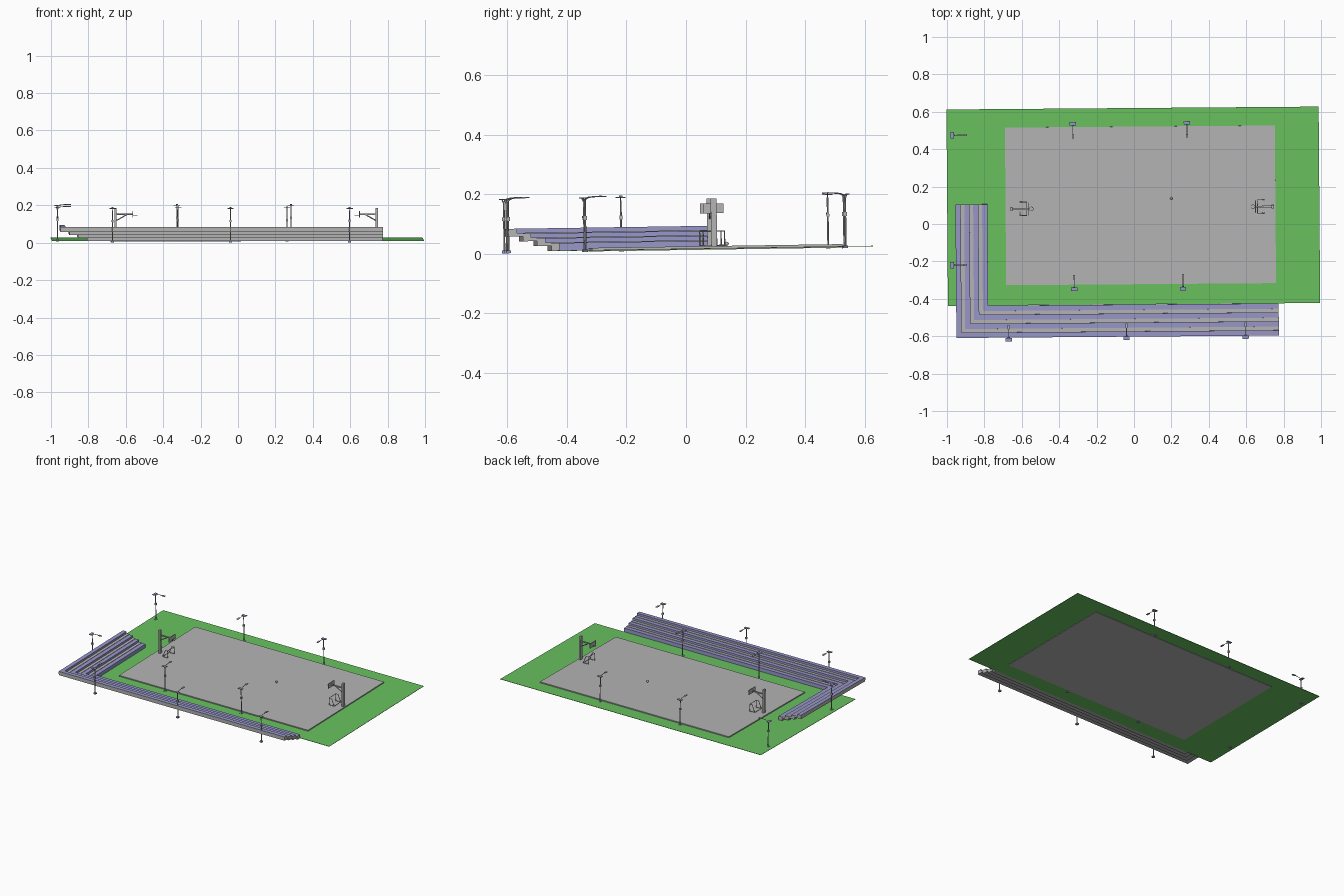
import bpy, bmesh, math
from mathutils import Matrix, Vector

if "Cube" in bpy.data.objects:
    bpy.data.objects.remove(bpy.data.objects["Cube"])

def material(name, rgb):
    m = bpy.data.materials.new(name)
    m.diffuse_color = (*rgb, 1)
    m.use_nodes = True
    m.node_tree.nodes["Principled BSDF"].inputs["Base Color"].default_value = m.diffuse_color
    return m

GREY = material("concrete grey", (0.46, 0.46, 0.46))
GREEN = material("grass green", (0.14, 0.54, 0.115))
BLUE = material("seat blue", (0.31, 0.31, 0.59))

# The whole site is turned a little and slopes up toward the back
TURN = 0.0078
SITE = Matrix.Translation((0, 0, 0.0166)) @ Matrix.Rotation(0.015, 4, 'X') @ Matrix.Rotation(TURN, 4, 'Z')

def place(x, y, angle=0):
    """Matrix for a part standing at a plan position read in world space."""
    return Matrix.Translation((x + TURN * y, y - TURN * x, 0)) @ Matrix.Rotation(angle, 4, 'Z')

def finish(name, bm, mats, local=Matrix(), smooth=False):
    bmesh.ops.recalc_face_normals(bm, faces=bm.faces)
    me = bpy.data.meshes.new(name)
    bm.transform(SITE @ local)
    bm.to_mesh(me)
    bm.free()
    for m in mats:
        me.materials.append(m)
    if smooth:
        for p in me.polygons:
            p.use_smooth = True
    ob = bpy.data.objects.new(name, me)
    bpy.context.collection.objects.link(ob)
    return ob

def add_box(bm, lo, hi, mat=0):
    lo, hi = Vector(lo), Vector(hi)
    m = Matrix.Translation((lo + hi) / 2) @ Matrix.Diagonal((*(hi - lo), 1))
    r = bmesh.ops.create_cube(bm, size=1, matrix=m)
    for f in {f for v in r['verts'] for f in v.link_faces}:
        f.material_index = mat

def add_rod(bm, a, b, r, sides=8):
    a, b = Vector(a), Vector(b)
    d = b - a
    m = Matrix.Translation((a + b) / 2) @ d.to_track_quat('Z', 'Y').to_matrix().to_4x4()
    bmesh.ops.create_cone(bm, cap_ends=True, segments=sides, radius1=r, radius2=r, depth=d.length, matrix=m)

def box(name, lo, hi, mat):
    bm = bmesh.new()
    add_box(bm, lo, hi)
    finish(name, bm, [mat])

# Lawn and court slab
box("lawn", (-0.998, -0.43, -0.001), (0.992, 0.62, 0.001), GREEN)
box("court_slab", (-0.686, -0.322, -0.004), (0.757, 0.521, 0.008), GREY)

# L-shaped bleachers: each row is a mitred bar running along two sides
X0, Y0, X1, Y1 = -0.954, -0.601, 0.77, 0.112

def l_bar(name, off, width, z0, z1, blue):
    bm = bmesh.new()
    rings = []
    for px, py, ex, ey in ((0, None, 1, 0), (0, 0, 1, 1), (None, 0, 0, 1)):
        ring = []
        for o, z in ((off, z0), (off + width, z0), (off + width, z1), (off, z1)):
            x = X1 if px is None else X0 + o
            y = Y1 if py is None else Y0 + o
            ring.append(bm.verts.new((x, y, z)))
        rings.append(ring)
    for a, b in zip(rings, rings[1:]):
        for i in range(4):
            f = bm.faces.new((a[i], a[(i + 1) % 4], b[(i + 1) % 4], b[i]))
            f.material_index = 1 if blue and i in (1, 2) else 0   # court side and top
    bm.faces.new(rings[0])
    bm.faces.new(rings[2])
    finish(name, bm, [GREY, BLUE])

SEAT, PITCH, RISE = 0.028, 0.0475, 0.0167
for row in range(4):
    off, z = (3 - row) * PITCH, row * RISE
    l_bar(f"bleacher_seat_{row + 1}", off, SEAT, z, z + 0.026, True)
    if row:
        l_bar(f"bleacher_step_{row + 1}", off + SEAT, PITCH - SEAT, z, z + 0.012, False)

# Solar lamp posts; the arm points along local +x
def lamp(x, y, angle, i):
    bm = bmesh.new()
    add_rod(bm, (0, 0, -0.006), (0, 0, 0.165), 0.003)
    arm = [(0, 0, 0.163), (0.004, 0, 0.173), (0.014, 0, 0.178), (0.035, 0, 0.180), (0.058, 0, 0.181)]
    for a, b in zip(arm, arm[1:]):
        add_rod(bm, a, b, 0.002, 6)
    add_box(bm, (0.048, -0.006, 0.178), (0.072, 0.006, 0.182))          # lamp head
    add_box(bm, (-0.006, -0.005, 0.102), (0.006, 0.005, 0.115))         # control box
    add_rod(bm, (0, 0, 0.16), (-0.006, 0, 0.175), 0.002, 6)
    add_box(bm, (-0.015, -0.017, 0.174), (0.003, 0.017, 0.177), 1)      # solar panel
    add_box(bm, (-0.008, -0.008, -0.006), (0.008, 0.008, 0.003), 1)     # foot
    finish(f"lamp_post_{i}", bm, [GREY, BLUE], place(x, y, angle))

UP = math.pi / 2
posts = [(-0.67, -0.61, UP), (-0.04, -0.602, UP), (0.597, -0.596, UP),
         (-0.32, -0.341, UP), (0.262, -0.337, UP),
         (-0.327, 0.532, -UP), (0.283, 0.537, -UP),
         (-0.965, 0.478, 0), (-0.965, -0.217, 0)]
for i, p in enumerate(posts):
    lamp(*p, i + 1)

# Basketball hoop with a small goal frame below; local +x points into the court
def hoop(x, y, angle, side):
    bm = bmesh.new()
    add_box(bm, (-0.006, -0.01, 0), (0.006, 0.01, 0.168))               # post
    add_box(bm, (0, -0.005, 0.131), (0.092, 0.005, 0.137))              # arm
    add_rod(bm, (0.004, 0, 0.10), (0.06, 0, 0.132), 0.003, 6)           # brace
    add_box(bm, (0.09, -0.034, 0.118), (0.094, 0.034, 0.151))           # backboard
    ring = [(0.106 + 0.011 * math.cos(t * math.pi / 6), 0.011 * math.sin(t * math.pi / 6), 0.126) for t in range(12)]
    for a, b in zip(ring, ring[1:] + ring[:1]):
        add_rod(bm, a, b, 0.001, 4)
    finish(f"hoop_{side}", bm, [GREY], place(x, y, angle))

    bm = bmesh.new()
    r, xf, xb, w, h = 0.002, 0.082, 0.045, 0.036, 0.058
    add_rod(bm, (xf, -w, h), (xf, w, h), r, 6)
    add_rod(bm, (xb, -w, 0.01), (xb, w, 0.01), r, 6)
    for s in (-w, w):
        add_rod(bm, (xf, s, 0.006), (xf, s, h), r, 6)
        add_rod(bm, (xf, s, h), (xb + 0.02, s, h), r, 6)
        add_rod(bm, (xb + 0.02, s, h), (xb, s, 0.01), r, 6)
        add_rod(bm, (xf, s, 0.01), (xb, s, 0.01), r, 6)
    finish(f"goal_{side}", bm, [GREY], place(x, y, angle))

hoop(-0.655, 0.082, 0, "left")
hoop(0.742, 0.095, math.pi, "right")

# Ball on the court
bm = bmesh.new()
bmesh.ops.create_uvsphere(bm, u_segments=12, v_segments=8, radius=0.007)
finish("ball", bm, [GREY], place(0.2, 0.137) @ Matrix.Translation((0, 0, 0.015)), True)
